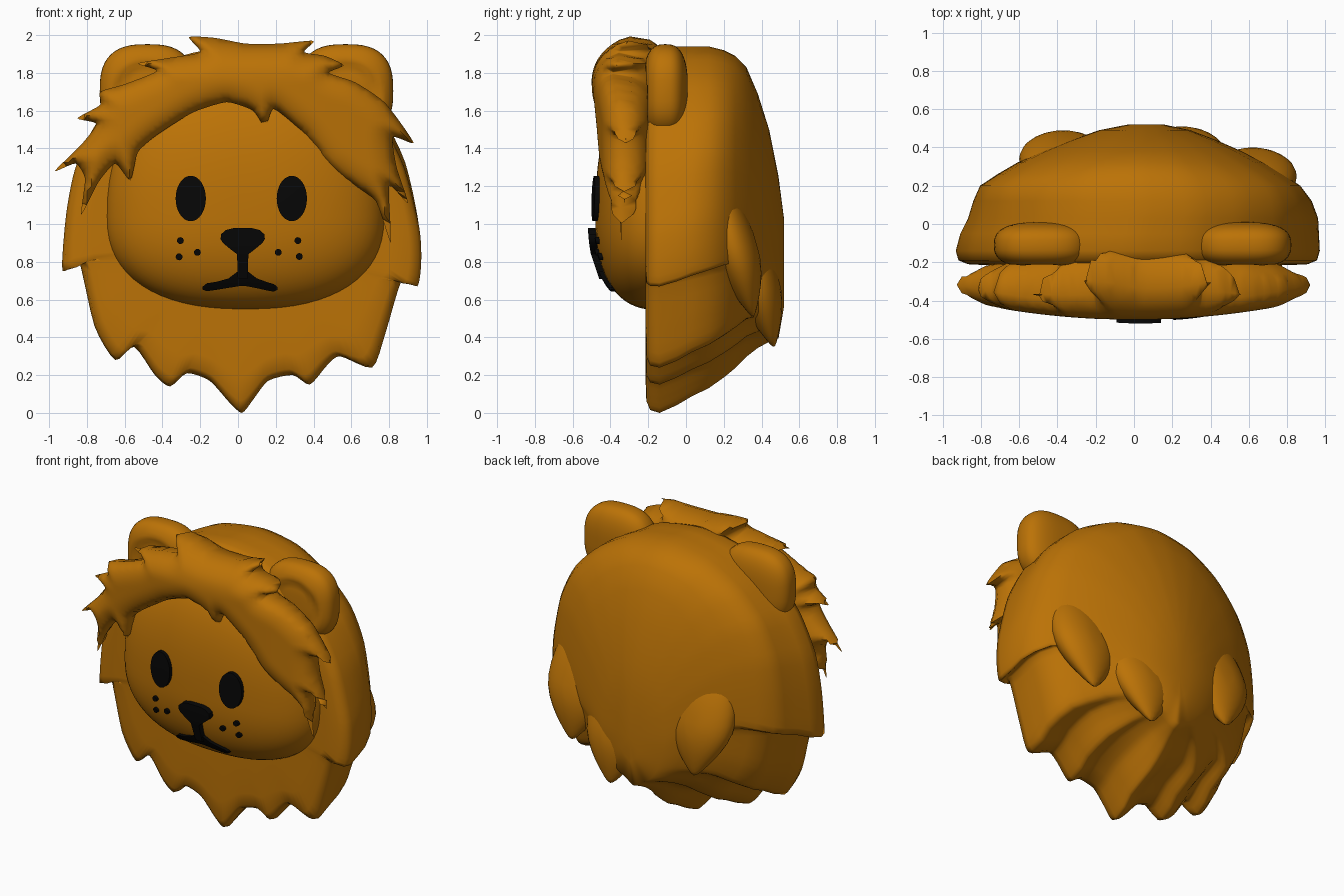
import bpy, bmesh, math
from mathutils import Vector
from mathutils.geometry import delaunay_2d_cdt, intersect_point_line

if "Cube" in bpy.data.objects:
    bpy.data.objects.remove(bpy.data.objects["Cube"], do_unlink=True)


def material(name, rgb):
    mat = bpy.data.materials.new(name)
    mat.use_nodes = True
    mat.diffuse_color = (*rgb, 1)
    mat.node_tree.nodes["Principled BSDF"].inputs["Base Color"].default_value = (*rgb, 1)
    return mat


FUR = material("golden brown", (0.5, 0.17, 0.002))
BLACK = material("black", (0.002, 0.002, 0.002))


def make(name, verts, faces, mat, angle=50):
    """Turn vertices and faces into a clean, smooth shaded object."""
    mesh = bpy.data.meshes.new(name)
    mesh.from_pydata([tuple(v) for v in verts], [], faces)
    bm = bmesh.new()
    bm.from_mesh(mesh)
    bmesh.ops.remove_doubles(bm, verts=bm.verts, dist=1e-5)
    bmesh.ops.delete(bm, geom=[v for v in bm.verts if not v.link_faces], context='VERTS')
    bmesh.ops.recalc_face_normals(bm, faces=bm.faces)
    bm.to_mesh(mesh)
    bm.free()
    mesh.materials.append(mat)
    obj = bpy.data.objects.new(name, mesh)
    bpy.context.collection.objects.link(obj)
    bpy.ops.object.select_all(action='DESELECT')
    obj.select_set(True)
    bpy.context.view_layer.objects.active = obj
    bpy.ops.object.shade_smooth_by_angle(angle=math.radians(angle))


def smooth_loop(points, steps, tension=0.36):
    """Closed cardinal spline through the points."""
    pts, out = [Vector(p) for p in points], []
    for i, b in enumerate(pts):
        a, c, d = pts[i - 1], pts[(i + 1) % len(pts)], pts[(i + 2) % len(pts)]
        m, n = (c - a) * tension, (d - b) * tension
        for k in range(steps):
            t = k / steps
            out.append(b * (2*t**3 - 3*t*t + 1) + m * (t**3 - 2*t*t + t)
                       + c * (3*t*t - 2*t**3) + n * (t**3 - t*t))
    return out


def loft(name, rings, mat, angle=50):
    """Skin equal rings and close both ends with fans."""
    n = len(rings[0])
    verts = [v for ring in rings for v in ring]
    faces = [(r*n + i, r*n + (i+1) % n, r*n + n + (i+1) % n, r*n + n + i)
             for r in range(len(rings) - 1) for i in range(n)]
    for ring, start in ((rings[0], 0), (rings[-1], len(verts) - n)):
        mid = len(verts)
        verts.append(sum((Vector(v) for v in ring), Vector()) / n)
        faces += [(start + i, start + (i+1) % n, mid) for i in range(n)]
    make(name, verts, faces, mat, angle)


def power(value, p):
    return math.copysign(abs(value) ** p, value)


def rounded(name, centre, radii, p, shape, n=48):
    """Superellipsoid with its poles along y; shape edits the unit points."""
    rings = []
    for r in range(1, n // 2):
        a = math.pi * r / (n // 2)
        ring = []
        for i in range(n):
            b = math.tau * i / n
            s = power(math.sin(a), p)
            v = shape(Vector((s * power(math.cos(b), p), -power(math.cos(a), p),
                              s * power(math.sin(b), p))))
            ring.append(Vector(centre) + Vector([q * w for q, w in zip(v, radii)]))
        rings.append(ring)
    loft(name, rings, FUR)


# Mane: tufted outline carried backwards, its lower tufts fading with depth
tufted = smooth_loop([
    (0, 1.94), (.3, 1.89), (.55, 1.75), (.75, 1.55), (.88, 1.3), (.96, .98), (.97, .8),
    (.95, .67), (.87, .71), (.78, .42), (.71, .24), (.54, .3), (.47, .25), (.38, .15),
    (.29, .2), (.16, .17), (.08, .07), (.02, 0), (-.05, .06), (-.15, .17), (-.27, .21),
    (-.36, .14), (-.44, .2), (-.55, .35), (-.65, .28), (-.76, .46), (-.85, .83),
    (-.93, .75), (-.91, 1.05), (-.86, 1.3), (-.74, 1.55), (-.55, 1.75), (-.3, 1.89)], 4)
relaxed = tufted
for _ in range(50):
    relaxed = [p.lerp((relaxed[i - 1] + relaxed[(i + 1) % len(relaxed)]) / 2,
                      max(0, min(.6, 1.3 - p.y))) for i, p in enumerate(relaxed)]


def mane_ring(y, w, limit, low, top, soft, shift):
    ring = []
    for a, b in zip(tufted, relaxed):
        p = a.lerp(b, soft)
        x = p.x * w
        x /= (1 + (abs(x) / limit) ** 8) ** .125
        ring.append(Vector((x + shift, y, low + p.y / 1.94 * (top - low))))
    return ring


stations = [  # depth, width scale, width limit, bottom, top, softness, shift
    (-.215, .6, 9, .4, 1.5, 1, 0), (-.215, .85, 9, .16, 1.78, .6, 0),
    (-.21, .94, 9, .05, 1.87, .2, 0), (-.19, .985, 9, .015, 1.92, 0, 0),
    (-.14, 1, 9, 0, 1.94, 0, 0), (-.05, .985, 9, .04, 1.94, 0, .01),
    (.03, .98, 1.2, .08, 1.94, .1, .03), (.12, .97, 1.05, .12, 1.94, .15, .03),
    (.2, .94, .95, .17, 1.92, .25, .02), (.26, .84, .85, .21, 1.89, .4, .02),
    (.32, .71, .8, .26, 1.83, .6, .02), (.38, .57, .7, .3, 1.69, .8, .03),
    (.44, .41, .6, .33, 1.5, 1, .04), (.49, .26, .4, .36, 1.25, 1, .05),
    (.52, .1, .3, .55, 1.02, 1, .06)]
loft("mane", [mane_ring(*station) for station in stations], FUR, 100)


# Locks hanging on the back of the mane, pointed and leaning out at the bottom
def taper(v):
    k = 1 if v.z > 0 else 1 - .6 * v.z * v.z
    return Vector((v.x * k, v.y * k - .8 * v.z, v.z))


for label, centre in (("middle", (.25, .36, .72)), ("left", (.62, .25, .88)),
                      ("right", (-.37, .34, .93))):
    rounded(label + "_back_lock", centre, (.23, .13, .37), 1, taper, 32)

# Face: a flattened bulge, fuller above where the fringe covers it
FACE, WIDE, DEEP, P = Vector((.04, -.15, 1.04)), .74, .33, .84


def face_scale(z):
    return .74 if z > 0 else .495


rounded("face", FACE, (WIDE, DEEP, 1), P,
        lambda v: Vector((v.x, v.y, v.z * face_scale(v.z))), 64)


def face_y(x, z):
    q = 2 / P
    dx, dz = abs(x - FACE.x) / WIDE, abs(z - FACE.z) / face_scale(z - FACE.z)
    return FACE.y - DEEP * max(0, 1 - dx**q - dz**q) ** (1 / q)


# Ears: thick rounded slabs with a shallow hollow in front
def hollow(v):
    r = math.hypot(v.x, v.z + .1)
    dip = max(0, min(1, (.74 - r) / .1)) * .2 if v.y < 0 else 0
    return Vector((v.x, v.y + dip, v.z))


for x, label in ((.57, "left"), (-.48, "right")):
    rounded(label + "_ear", (x, -.11, 1.705), (.252, .12, .247), .74, hollow)

# Fringe: outline filled with a fine net, then puffed up away from its edge
fringe_outline = smooth_loop([
    (-.26, 1.99), (-.12, 1.985), (.04, 1.955), (.22, 1.955), (.4, 1.97), (.35, 1.91),
    (.46, 1.89), (.56, 1.84), (.48, 1.8), (.62, 1.75), (.78, 1.64), (.93, 1.43), (.82, 1.46),
    (.84, 1.3), (.9, 1.11), (.8, 1.2), (.81, .9), (.73, 1.12), (.58, 1.23), (.48, 1.31),
    (.36, 1.47), (.19, 1.61), (.145, 1.51), (.08, 1.6), (-.06, 1.645), (-.24, 1.59),
    (-.43, 1.47), (-.53, 1.38), (-.57, 1.23), (-.65, 1.32), (-.74, 1.22), (-.83, 1.05),
    (-.81, 1.24), (-.86, 1.32), (-.97, 1.28), (-.83, 1.42), (-.75, 1.53), (-.85, 1.56),
    (-.73, 1.63), (-.73, 1.7), (-.6, 1.74), (-.43, 1.81), (-.53, 1.85), (-.36, 1.88),
    (-.2, 1.91)], 5, .3)


def edge_distance(p):
    best = 9
    for i, b in enumerate(fringe_outline):
        a = fringe_outline[i - 1]
        hit, t = intersect_point_line(p, a, b)
        near = a if t < 0 else b if t > 1 else hit.to_2d()
        best = min(best, (p - near).length)
    return best


def inside(p):
    odd = False
    for i, b in enumerate(fringe_outline):
        a = fringe_outline[i - 1]
        if (a.y > p.y) != (b.y > p.y) and p.x < a.x + (b.x - a.x) * (p.y - a.y) / (b.y - a.y):
            odd = not odd
    return odd


STEP = .025
net = [Vector((i * STEP, .9 + j * STEP)) for i in range(-39, 40) for j in range(44)]
net = [p for p in net if inside(p) and edge_distance(p) > STEP * .4]
count = len(fringe_outline)
flat, _, tris, *_ = delaunay_2d_cdt(
    fringe_outline + net, [(i, (i + 1) % count) for i in range(count)], [], 1, 1e-5)
front, back = [], []
for p in flat:
    d = min(1, edge_distance(p) / .13)
    puff = 0 if d < .001 else math.sqrt(d * (2 - d))
    y = -.42 + .12 * p.x**2 + 2 * max(0, p.y - 1.75) ** 2
    front.append(Vector((p.x, y - .08 * puff, p.y)))
    back.append(Vector((p.x, y + (.06 + .2 * (1 - p.x**2)) * puff, p.y)))
make("fringe", front + back,
     [tuple(t) for t in tris] + [tuple(i + len(flat) for i in reversed(t)) for t in tris],
     FUR, 70)


# Raised facial features that follow the curve of the face
def feature(name, rows, proud=.025, across=6):
    """Rows of end point pairs become a thick strip on the face."""
    rings = []
    for a, b in rows:
        pts = [Vector(a).lerp(Vector(b), k / across) for k in range(across + 1)]
        rings.append([Vector((p.x, face_y(p.x, p.y) - proud, p.y)) for p in pts]
                     + [Vector((p.x, face_y(p.x, p.y) + .02, p.y)) for p in reversed(pts)])
    loft(name, rings, BLACK, 40)


def oval(name, x, z, rx, rz, proud=.025, n=16):
    rows = []
    for i in range(n + 1):
        a = math.pi * (i + .1) / (n + .2)
        w, h = rx * math.sin(a), z + rz * math.cos(a)
        rows.append(((x - w, h), (x + w, h)))
    feature(name, rows, proud)


oval("left_eye", .285, 1.135, .08, .12)
oval("right_eye", -.25, 1.135, .08, .12)
for i, (x, z) in enumerate([(.317, .912), (.325, .828), (.213, .85),
                            (-.305, .912), (-.312, .826), (-.215, .85)]):
    oval(f"whisker_dot_{i + 1}", x, z, .018, .018, .02, 8)

feature("nose", [((.025 - w, z), (.025 + w, z)) for z, w in (
    (.978, .05), (.968, .09), (.945, .115), (.92, .117), (.9, .105), (.875, .075),
    (.855, .05), (.84, .03), (.71, .026))], .04)
feature("mouth", [((x, low), (x, top)) for x, low, top in (
    (-.187, .653, .668), (-.165, .644, .686), (-.11, .652, .695), (-.05, .662, .712),
    (0, .67, .75), (.025, .673, .76), (.05, .67, .75), (.1, .66, .712),
    (.16, .647, .69), (.19, .642, .682), (.21, .653, .665))])
